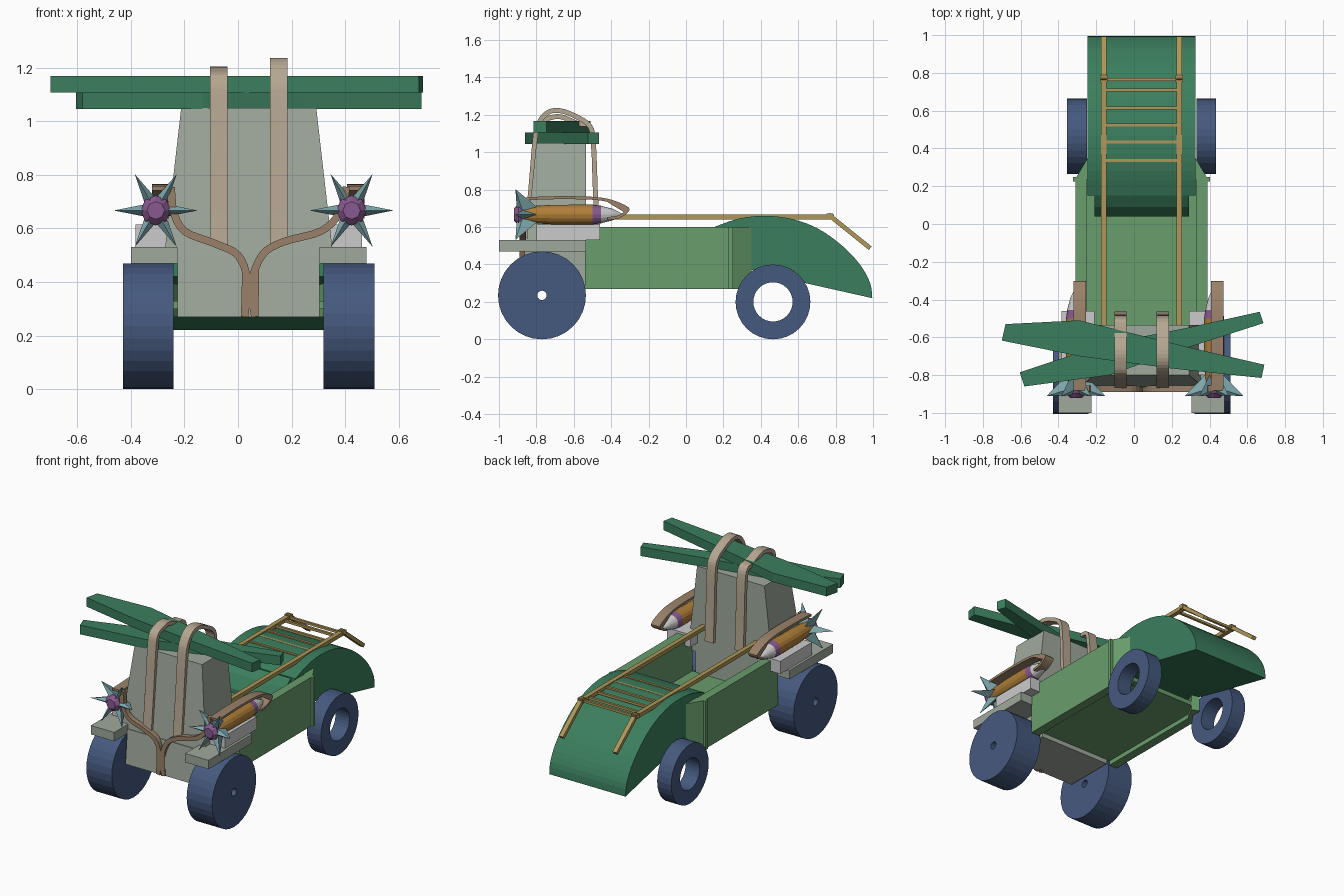
import bpy, bmesh, math
from mathutils import Vector

if "Cube" in bpy.data.objects:
    bpy.data.objects.remove(bpy.data.objects["Cube"])

CX = 0.04  # car centre line


def mat(name, *rgb):
    m = bpy.data.materials.new(name)
    m.diffuse_color = (*rgb, 1)
    m.use_nodes = True
    m.node_tree.nodes["Principled BSDF"].inputs["Base Color"].default_value = m.diffuse_color
    return m


BLUE = mat("tyre_blue", 0.06, 0.10, 0.21)
GREEN = mat("body_green", 0.14, 0.34, 0.15)
DARK = mat("hood_green", 0.044, 0.21, 0.11)
STONE = mat("stone", 0.35, 0.40, 0.34)
TAN = mat("wood_tan", 0.43, 0.31, 0.10)
STRAP = mat("strap_beige", 0.46, 0.38, 0.28)
BROWN = mat("leather_brown", 0.32, 0.22, 0.14)
ORANGE = mat("rocket_orange", 0.43, 0.21, 0.04)
PURPLE = mat("purple", 0.25, 0.10, 0.28)
TEAL = mat("fin_teal", 0.21, 0.39, 0.42)


def make(name, bm, m=None):
    bmesh.ops.remove_doubles(bm, verts=bm.verts, dist=1e-5)
    bmesh.ops.recalc_face_normals(bm, faces=bm.faces)
    me = bpy.data.meshes.new(name)
    bm.to_mesh(me)
    bm.free()
    ob = bpy.data.objects.new(name, me)
    bpy.context.collection.objects.link(ob)
    if m:
        me.materials.append(m)
    return ob


def place(axis, t, a, b):
    return {"x": (t, a, b), "y": (a, t, b), "z": (a, b, t)}[axis]


def prism(name, pts, axis, lo, hi, m=None):
    bm = bmesh.new()
    lows = [bm.verts.new(place(axis, lo, *p)) for p in pts]
    highs = [bm.verts.new(place(axis, hi, *p)) for p in pts]
    caps = [bm.faces.new(lows), bm.faces.new(highs)]
    n = len(pts)
    for i in range(n):
        j = (i + 1) % n
        bm.faces.new((lows[i], lows[j], highs[j], highs[i]))
    bmesh.ops.triangulate(bm, faces=caps)
    return make(name, bm, m)


def box(name, x, y, z, m=None):
    return prism(name, [(x[0], y[0]), (x[1], y[0]), (x[1], y[1]), (x[0], y[1])], "z", *z, m)


def smooth(pts, steps=4):
    # Catmull-Rom through the points
    p = [Vector(q) for q in [pts[0], *pts, pts[-1]]]
    out = []
    for a, b, c, d in zip(p, p[1:], p[2:], p[3:]):
        for k in range(steps):
            t = k / steps
            out.append(0.5 * (2 * b + (c - a) * t + (2 * a - 5 * b + 4 * c - d) * t * t
                              + (3 * b - a - 3 * c + d) * t ** 3))
    return out + [p[-1]]


def ribbon(name, path, thick, axis, lo, hi, m):
    path = [Vector(q) for q in path]
    left, right = [], []
    for i, p in enumerate(path):
        d = (path[min(i + 1, len(path) - 1)] - path[max(i - 1, 0)]).normalized()
        n = Vector((-d.y, d.x)) * thick / 2
        left.append(p + n)
        right.append(p - n)
    return prism(name, left + right[::-1], axis, lo, hi, m)


def lathe(name, profile, axis, centre, seg, m, closed=False):
    # profile: (radius, position along axis)
    bm = bmesh.new()
    rings = [[bm.verts.new(Vector(centre) + Vector(place(axis, t, r * math.cos(a), r * math.sin(a))))
              for a in (2 * math.pi * k / seg for k in range(seg))] for r, t in profile]
    pairs = list(zip(rings, rings[1:])) + ([(rings[-1], rings[0])] if closed else [])
    for p, q in pairs:
        for i in range(seg):
            j = (i + 1) % seg
            bm.faces.new((p[i], p[j], q[j], q[i]))
    bmesh.ops.dissolve_degenerate(bm, dist=1e-5, edges=bm.edges)
    return make(name, bm, m)


for side, s in (("left", -1), ("right", 1)):
    X = lambda a, b: tuple(sorted((CX + s * a, CX + s * b)))
    # wheels
    for nm, r, hole, y, a, b in (("big", 0.235, 0.025, -0.77, 0.28, 0.47),
                                 ("small", 0.2, 0.105, 0.465, 0.29, 0.395)):
        lathe(f"{nm}_wheel_{side}", [(hole, a), (r, a), (r, b), (hole, b)] if s > 0 else
              [(hole, -a), (r, -a), (r, -b), (hole, -b)], "x", (CX, y, r), 32, BLUE, True)
    # body side wall with its bent end and trim strip
    wall = [(0.29, -0.54), (0.35, -0.54), (0.35, 0.24), (0.285, 0.35), (0.235, 0.33), (0.29, 0.23)]
    prism(f"body_wall_{side}", [(CX + s * x, y) for x, y in wall], "z", 0.27, 0.6, GREEN)
    box(f"wall_trim_{side}", X(0.33, 0.362), (0.225, 0.25), (0.27, 0.6), GREEN)
    # slab over the big wheel, and rocket mount
    box(f"wheel_slab_{side}", X(0.265, 0.44), (-1, -0.535), (0.47, 0.53), STONE)
    box(f"rocket_mount_{side}", X(0.25, 0.423), (-0.8, -0.46), (0.53, 0.615))

# body floor
box("body_floor", (CX - 0.3, CX + 0.3), (-0.54, 0.33), (0.3, 0.33), GREEN)

# tower: lower block and tapered upper block
bm = bmesh.new()
levels = [(0.265, -0.88, 0.27), (0.265, -0.86, 0.5), (0.315, -0.855, 0.5), (0.252, -0.8, 1.05)]
rings = [[bm.verts.new((CX + sx * w, y, z)) for sx, y in
          ((-1, yf), (1, yf), (1, -0.535), (-1, -0.535))] for w, yf, z in levels]
for p, q in zip(rings, rings[1:]):
    for i in range(4):
        j = (i + 1) % 4
        bm.faces.new((p[i], p[j], q[j], q[i]))
bm.faces.new(rings[0])
bm.faces.new(rings[-1])
make("tower", bm, STONE)

# rounded hood, with a narrower lip inside the body
arc = smooth([(0.15, 0.6), (0.28, 0.645), (0.42, 0.66), (0.56, 0.645), (0.7, 0.595),
              (0.83, 0.505), (0.93, 0.40), (0.985, 0.30), (0.996, 0.22)], 3)
prism("hood", arc + [Vector((0.64, 0.30)), Vector((0.15, 0.42))], "x", CX - 0.285, CX + 0.285, DARK)
prism("hood_lip", [(0.04, 0.47), (0.09, 0.55), (0.16, 0.6), (0.16, 0.42), (0.04, 0.44)],
      "x", CX - 0.25, CX + 0.25, DARK)

# ladder on top
for side, x in (("left", -0.16), ("right", 0.24)):
    ribbon(f"ladder_rail_{side}", [(-0.535, 0.653), (0.79, 0.653)], 0.026, "x", x - 0.015, x + 0.015, TAN)
    ribbon(f"ladder_hook_{side}", [(0.76, 0.668), (0.985, 0.487)], 0.024, "x", x - 0.015, x + 0.015, TAN)
    box(f"ladder_joint_{side}", (x - 0.02, x + 0.02), (0.752, 0.785), (0.643, 0.672), TAN)
for i, y in enumerate((0.335, 0.435, 0.525, 0.615, 0.71, 0.765)):
    box(f"ladder_rung_{i}", (-0.16, 0.24), (y - 0.008, y + 0.008), (0.645, 0.661), TAN)

# crossed planks
prism("upper_plank", [(-0.68, -0.53), (-0.29, -0.51), (0.3, -0.655), (0.69, -0.745),
                      (0.675, -0.815), (0.2, -0.765), (-0.29, -0.70), (-0.7, -0.617)],
      "z", 1.107, 1.168, DARK)
prism("lower_plank", [(-0.605, -0.785), (-0.15, -0.635), (0.28, -0.55), (0.665, -0.465),
                      (0.685, -0.525), (0.25, -0.665), (-0.13, -0.80), (-0.58, -0.86)],
      "z", 1.045, 1.107, DARK)

# straps tying the planks to the tower
for side, x, top in (("left", -0.072, 1.19), ("right", 0.152, 1.222)):
    path = smooth([(-0.855, 0.54), (-0.83, 0.8), (-0.808, 1.06), (-0.79, 1.15), (-0.74, top - 0.01),
                   (-0.67, top), (-0.58, top - 0.035), (-0.515, 1.14), (-0.495, 1.05),
                   (-0.485, 0.8), (-0.475, 0.6)])
    ribbon(f"plank_strap_{side}", path, 0.026, "x", x - 0.032, x + 0.032, STRAP)

# rockets
for side, x in (("left", -0.307), ("right", 0.424)):
    s = -1 if x < 0 else 1
    c = (x, 0, 0.667)
    lathe(f"rocket_body_{side}", [(0, -0.9), (0.038, -0.9), (0.046, -0.82), (0.052, -0.72),
                                  (0.053, -0.5), (0, -0.5)], "y", c, 16, ORANGE)
    lathe(f"rocket_ring_{side}", [(0, -0.5), (0.053, -0.5), (0.047, -0.455), (0, -0.455)], "y", c, 16, PURPLE)
    lathe(f"rocket_nose_{side}", [(0, -0.455), (0.047, -0.455), (0.03, -0.39), (0, -0.33)], "y", c, 16, None)
    lathe(f"rocket_nozzle_{side}", [(0, -0.92), (0.033, -0.92), (0.056, -0.895), (0.045, -0.865),
                                    (0, -0.865)], "y", c, 8, PURPLE)
    # six swept spiky fins
    bm = bmesh.new()
    for k in range(6):
        a = k * math.pi / 3
        out = Vector((math.cos(a), 0, math.sin(a)))
        tan = Vector((-math.sin(a), 0, math.cos(a)))
        o = Vector(c)
        base = [bm.verts.new(o + out * 0.04 + tan * t + Vector((0, y, 0)))
                for t, y in ((0, -0.905), (0.023, -0.875), (0, -0.79), (-0.023, -0.875))]
        tip = bm.verts.new(o + out * 0.157 + Vector((0, -0.912, 0)))
        bm.faces.new(base)
        for i in range(4):
            bm.faces.new((base[i], base[(i + 1) % 4], tip))
    make(f"rocket_fins_{side}", bm, TEAL)
    # leather band looping over the rocket nose
    bx = -0.288 if s < 0 else 0.44
    loop = smooth([(-0.88, 0.75), (-0.7, 0.757), (-0.5, 0.754), (-0.4, 0.738), (-0.32, 0.705),
                   (-0.315, 0.685), (-0.36, 0.655), (-0.42, 0.645)])
    ribbon(f"rocket_band_{side}", loop, 0.016, "x", bx - 0.033, bx + 0.033, BROWN)

# bands hanging on the tower front
left = [(-0.25, 0.755), (-0.243, 0.67), (-0.2, 0.59), (-0.09, 0.545), (0, 0.5), (0.033, 0.41), (0.025, 0.27)]
right = [(0.405, 0.755), (0.38, 0.66), (0.31, 0.59), (0.17, 0.55), (0.09, 0.5), (0.05, 0.39), (0.063, 0.27)]
for side, path in (("left", left), ("right", right)):
    ribbon(f"front_band_{side}", smooth(path), 0.028, "y", -0.89, -0.855, BROWN)
